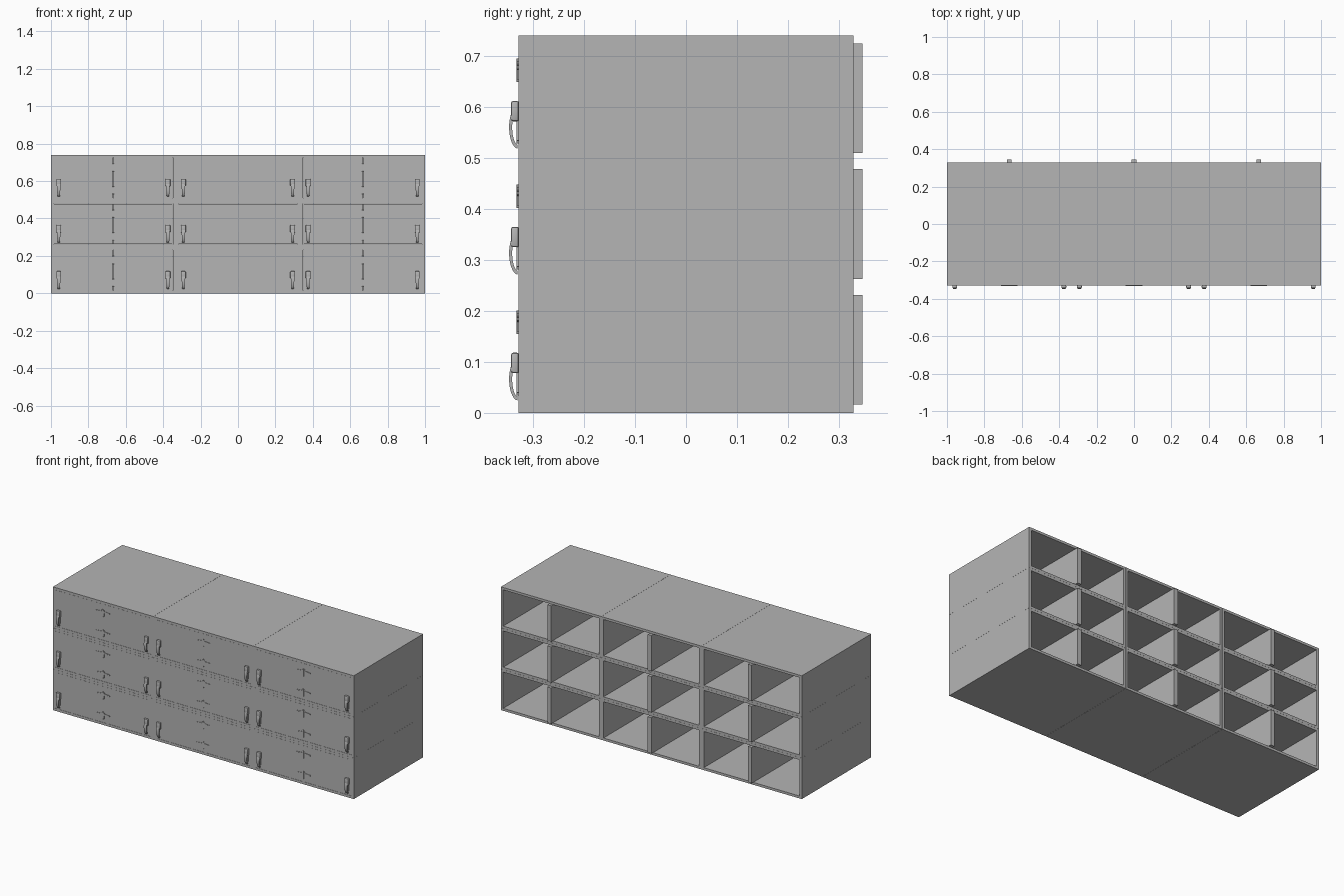
import bpy, bmesh, math
from mathutils import Matrix, Vector

if "Cube" in bpy.data.objects:
    bpy.data.objects.remove(bpy.data.objects["Cube"])

W, H, T = 2 / 3, 0.247, 0.015      # unit width, unit height, panel thickness
FRONT, BACK = -0.329, 0.329
GAP = 0.0004

# Dark grey metal
metal = bpy.data.materials.new("dark_grey")
metal.diffuse_color = (0.46, 0.46, 0.46, 1)
metal.use_nodes = True
metal.node_tree.nodes["Principled BSDF"].inputs["Base Color"].default_value = metal.diffuse_color


def box(bm, x, y, z):
    """Add a box from (min, max) pairs."""
    lo, hi = Vector((x[0], y[0], z[0])), Vector((x[1], y[1], z[1]))
    m = Matrix.Translation((lo + hi) / 2) @ Matrix.Diagonal((*(hi - lo), 1))
    return bmesh.ops.create_cube(bm, size=1, matrix=m)["verts"]


def bevel(bm, verts, r):
    edges = list({e for v in verts for e in v.link_edges})
    bmesh.ops.bevel(bm, geom=edges, offset=r, segments=2, affect='EDGES', profile=0.5)


def strip(bm, outer, inner):
    """Sweep a closed section; each point is (y, z, half width)."""
    prof = outer + inner[::-1]
    left = [bm.verts.new((-w, y, z)) for y, z, w in prof]
    right = [bm.verts.new((w, y, z)) for y, z, w in prof]
    n, k = len(prof), len(outer)
    for i in range(n):
        j = (i + 1) % n
        bm.faces.new((left[i], left[j], right[j], right[i]))
    for i in range(k - 1):
        for s in (left, right):
            bm.faces.new((s[i], s[i + 1], s[n - 2 - i], s[n - 1 - i]))


def to_mesh(bm, name):
    bmesh.ops.recalc_face_normals(bm, faces=bm.faces)
    me = bpy.data.meshes.new(name)
    bm.to_mesh(me)
    bm.free()
    me.materials.append(metal)
    return me


def place(me, name, loc):
    ob = bpy.data.objects.new(name, me)
    ob.location = loc
    bpy.context.collection.objects.link(ob)


# Carcass: two sides, floor and roof, open at the back
hw = W / 2 - GAP
bm = bmesh.new()
for s in (-1, 1):
    box(bm, sorted((s * hw, s * (hw - T))), (FRONT, BACK), (0, H - GAP))
for z in (0, H - T):
    box(bm, (-hw + T, hw - T), (FRONT, BACK), (z, z + T - GAP))
carcass = to_mesh(bm, "carcass")

# Divider, pushed back behind the doors so it sticks out at the rear
bm = bmesh.new()
box(bm, (-0.0125, 0.0125), (FRONT + T, 0.346), (T + 0.001, H - T - 0.001))
divider = to_mesh(bm, "divider")

# Pair of doors meeting in the middle
bm = bmesh.new()
for s in (-1, 1):
    box(bm, sorted((s * 0.0004, s * (hw - T - 0.0004))), (FRONT, FRONT + T - 0.001),
        (T + 0.0004, H - T - 0.0004))
doors = to_mesh(bm, "doors")

# Hinge: vertical knuckle, plates and two thin tapered arms
bm = bmesh.new()
bmesh.ops.create_cone(bm, cap_ends=True, segments=12, radius1=0.003, radius2=0.003,
                      depth=0.046, matrix=Matrix.Translation((0, FRONT, 0)))
for s in (-1, 1):
    box(bm, sorted((s * 0.002, s * 0.009)), (FRONT - 0.002, FRONT + 0.001), (-0.018, 0.018))
    arm = box(bm, sorted((s * 0.008, s * 0.045)), (FRONT - 0.0025, FRONT + 0.001), (0.0, 0.012))
    for v in arm:
        if abs(v.co.x) > 0.03:
            v.co.z = 0.006 + (v.co.z - 0.006) * 0.5
    bmesh.ops.create_cone(bm, cap_ends=True, segments=10, radius1=0.002, radius2=0.002, depth=0.002,
                          matrix=Matrix.Translation((s * 0.032, FRONT - 0.0025, 0.006))
                          @ Matrix.Rotation(math.pi / 2, 4, 'X'))
hinge = to_mesh(bm, "hinge")

# Handle: rounded mount, back plate and curved tapering grip
bm = bmesh.new()
bevel(bm, box(bm, (-0.013, 0.013), (FRONT - 0.014, FRONT + 0.001), (0.078, 0.118)), 0.004)
box(bm, (-0.008, 0.008), (FRONT - 0.003, FRONT + 0.001), (0.040, 0.082))
outer, inner = [], []
for i in range(11):
    a = math.radians(-35 + 120 * i / 10)
    w = 0.010 - 0.004 * i / 10
    outer.append((FRONT - 0.018 * math.cos(a), 0.066 - 0.042 * math.sin(a), w))
    inner.append((FRONT - 0.012 * math.cos(a), 0.066 - 0.034 * math.sin(a), w))
strip(bm, outer, inner)
handle = to_mesh(bm, "handle")
for m in (handle, hinge):
    m.shade_smooth()
    m.set_sharp_from_angle(angle=math.radians(30))

# Stack the units three wide and three high
for r in range(3):
    for c in range(3):
        x, z = (c - 1) * W, r * H
        for me in (carcass, divider, doors):
            place(me, me.name, (x, 0, z))
        for hz in (0.057, 0.178):
            place(hinge, "hinge", (x, 0, z + hz))
        for s in (-1, 1):
            place(handle, "handle", (x + s * 0.292, 0, z))
